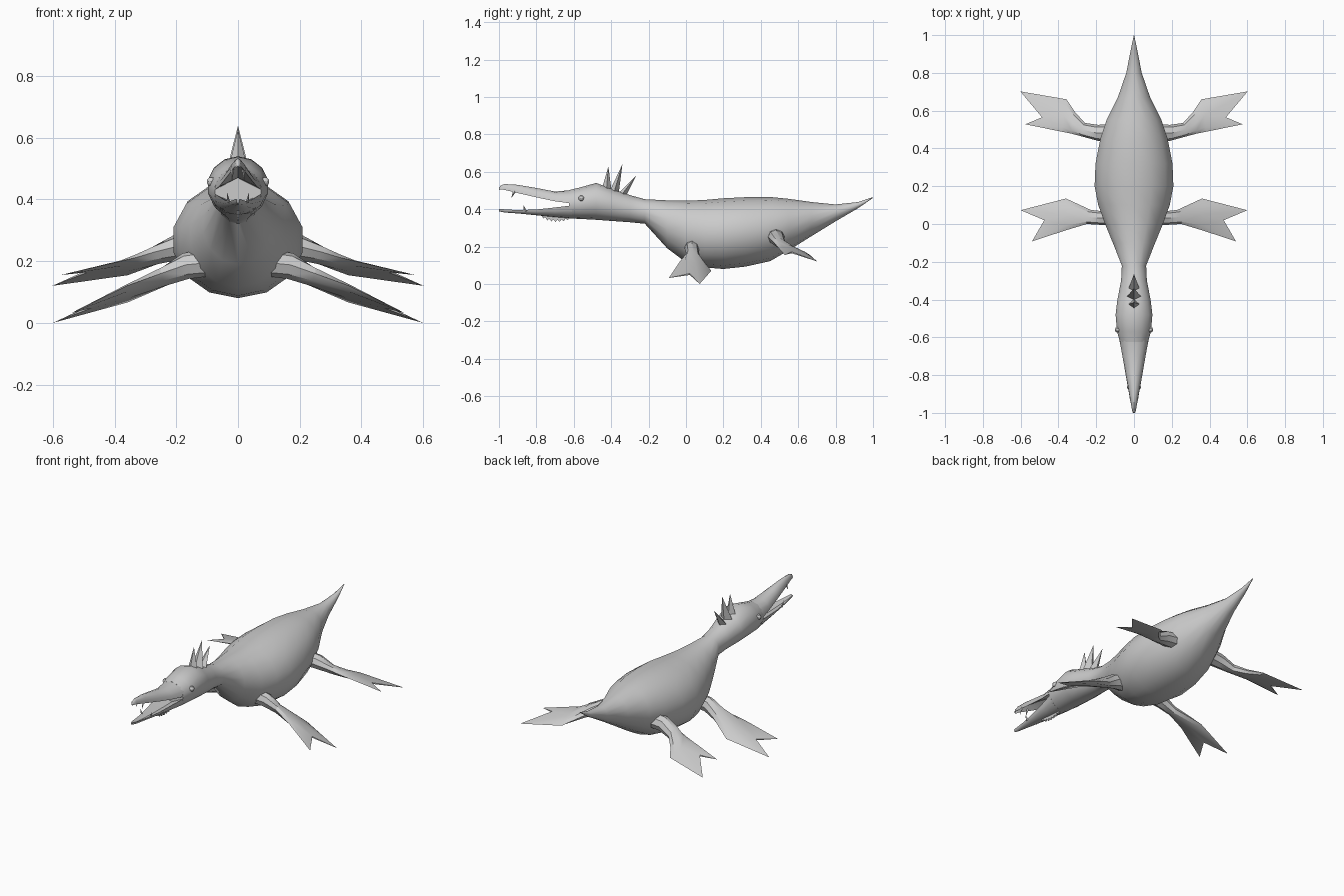
import bpy
import math
from mathutils import Vector

if "Cube" in bpy.data.objects:
    bpy.data.objects.remove(bpy.data.objects["Cube"])

skin = bpy.data.materials.new("grey_skin")
skin.diffuse_color = (0.6, 0.6, 0.6, 1)
skin.use_nodes = True
skin.node_tree.nodes["Principled BSDF"].inputs["Base Color"].default_value = skin.diffuse_color


def build(name, verts, faces, angle=35):
    """Make one smooth-by-angle mesh object with outward normals."""
    mesh = bpy.data.meshes.new(name)
    mesh.from_pydata(verts, [], faces)
    mesh.materials.append(skin)
    ob = bpy.data.objects.new(name, mesh)
    bpy.context.collection.objects.link(ob)
    bpy.ops.object.select_all(action='DESELECT')
    ob.select_set(True)
    bpy.context.view_layer.objects.active = ob
    bpy.ops.object.mode_set(mode='EDIT')
    bpy.ops.mesh.select_all(action='SELECT')
    bpy.ops.mesh.normals_make_consistent(inside=False)
    bpy.ops.object.mode_set(mode='OBJECT')
    bpy.ops.object.shade_smooth_by_angle(angle=math.radians(angle))
    return ob


def bridge(rings, n):
    """Quads joining consecutive rings of n points."""
    return [(r * n + i, r * n + (i + 1) % n, (r + 1) * n + (i + 1) % n, (r + 1) * n + i)
            for r in range(rings - 1) for i in range(n)]


def loft(name, stations, profile):
    """Stations are (y, half width, top z, bottom z); profile is (x -1..1, height 0..1)."""
    n, m = len(profile), len(stations)
    verts = [(px * w, y, b + pv * (t - b)) for y, w, t, b in stations for px, pv in profile]
    faces = bridge(m, n) + [tuple(range(n)), tuple(range((m - 1) * n, m * n))]
    return build(name, verts, faces, 40)


def spike(name, base, tip, half_x, half_y):
    """Four-sided pyramid."""
    x, y, z = base
    verts = [(x - half_x, y, z), (x, y - half_y, z), (x + half_x, y, z), (x, y + half_y, z), tip]
    return build(name, verts, [(0, 1, 2, 3)] + [(i, (i + 1) % 4, 4) for i in range(4)], 20)


def circle(a, b, n):
    return [math.radians(a + (b - a) * i / n) for i in range(n + 1)]


# Body, neck and back of the head
oval = [(math.cos(a), 0.5 + 0.5 * math.sin(a)) for a in circle(-90, 270, 14)[:-1]]
loft("body", [
    (-0.625, 0.076, 0.502, 0.35), (-0.57, 0.092, 0.515, 0.348), (-0.48, 0.1, 0.54, 0.343),
    (-0.4, 0.09, 0.51, 0.337), (-0.3, 0.07, 0.475, 0.33), (-0.22, 0.066, 0.453, 0.322),
    (-0.1, 0.115, 0.447, 0.19), (0, 0.157, 0.445, 0.115), (0.1, 0.194, 0.449, 0.088),
    (0.2, 0.214, 0.458, 0.08), (0.32, 0.209, 0.464, 0.093), (0.45, 0.183, 0.465, 0.122),
    (0.55, 0.149, 0.455, 0.18), (0.67, 0.088, 0.438, 0.255), (0.8, 0.042, 0.425, 0.335),
    (0.92, 0.018, 0.438, 0.405), (1, 0.001, 0.464, 0.46)], oval)

# Beak: arched upper half and trough-like lower half
dome = [(math.cos(a), math.sin(a)) for a in circle(0, 180, 8)] + [(-0.6, 0.22), (0, 0.55), (0.6, 0.22)]
trough = [(x, 1 - v) for x, v in dome]
loft("upper_jaw", [
    (-0.61, 0.078, 0.502, 0.43), (-0.7, 0.061, 0.494, 0.442), (-0.8, 0.044, 0.513, 0.463),
    (-0.9, 0.026, 0.53, 0.486), (-0.97, 0.013, 0.534, 0.503), (-0.992, 0.009, 0.526, 0.506),
    (-1, 0.004, 0.512, 0.503)], dome)
loft("lower_jaw", [
    (-0.61, 0.078, 0.42, 0.35), (-0.7, 0.06, 0.409, 0.357), (-0.8, 0.043, 0.398, 0.367),
    (-0.9, 0.025, 0.395, 0.377), (-0.97, 0.013, 0.399, 0.382),
    (-1, 0.006, 0.402, 0.388)], trough)

# Crest spikes on the head
for k, (base, tip, hx) in enumerate([
        ((0, -0.425, 0.505), (0, -0.415, 0.628), 0.03),
        ((0, -0.385, 0.49), (0, -0.34, 0.64), 0.038),
        ((0, -0.345, 0.475), (0, -0.265, 0.582), 0.03)]):
    spike(f"crest_spike_{k + 1}", base, tip, hx, 0.026)

# Jagged throat frill
teeth, y0, y1 = 8, -0.775, -0.6
verts, faces = [], []
for side in (-0.004, 0.004):
    for i in range(2 * teeth + 1):
        u = i / (2 * teeth)
        y = y0 + (y1 - y0) * u
        low = 0.366 - 0.035 * math.sin(math.pi * u) ** 0.5 + (0 if i % 2 else 0.013)
        verts += [(side, y, 0.376), (side, y, min(low, 0.372))]
half = 2 * (2 * teeth + 1)
for i in range(0, half - 2, 2):
    faces += [(i, i + 1, i + 3, i + 2), (half + i, half + i + 2, half + i + 3, half + i + 1),
              (i + 1, half + i + 1, half + i + 3, i + 3), (i, i + 2, half + i + 2, half + i)]
faces += [(0, half, half + 1, 1), (half - 2, half - 1, 2 * half - 1, 2 * half - 2)]
build("throat_frill", verts, faces, 20)

# Eyes and fangs
for s, label in ((1, "left"), (-1, "right")):
    bpy.ops.mesh.primitive_uv_sphere_add(segments=10, ring_count=6, radius=0.015,
                                         location=(s * 0.087, -0.56, 0.458))
    eye = bpy.context.object
    eye.name = f"{label}_eye"
    eye.data.materials.append(skin)
    bpy.ops.object.shade_smooth_by_angle()
    spike(f"{label}_upper_fang", (s * 0.018, -0.915, 0.497), (s * 0.02, -0.935, 0.458), 0.006, 0.01)
    spike(f"{label}_lower_fang", (s * 0.03, -0.86, 0.388), (s * 0.036, -0.87, 0.425), 0.006, 0.01)


def flipper(name, s, sections, lead_tip, notch, trail_tip):
    """Sections are (leading edge, trailing edge, thickness); the arm flattens into a forked paddle."""
    n, verts = 8, []
    for lead, trail, thick in sections:
        a, b = Vector(lead), Vector(trail)
        mid, across = (a + b) / 2, (a - b) / 2
        up = Vector((0.25, 0, 1)).normalized() * thick / 2
        verts += [mid + across * math.cos(t) + up * math.sin(t) for t in circle(0, 360, n)[:-1]]
    k = (len(sections) - 1) * n
    e = len(verts)
    verts += [Vector(lead_tip), Vector(notch) + Vector((0, 0, 0.004)), Vector(trail_tip),
              Vector(notch) - Vector((0, 0, 0.004))]
    faces = bridge(len(sections), n) + [tuple(range(n))]
    # Forked tip: upper and lower sheets meeting at the two points
    for p, q, c in ((1, 3, e + 1), (7, 5, e + 3)):
        mid = 2 if p == 1 else 6
        faces += [(k, e, k + p), (k + p, e, c, k + mid), (k + mid, c, e + 2, k + q), (k + q, e + 2, k + 4)]
    faces += [(e, e + 1, e + 3), (e + 1, e + 2, e + 3)]
    build(name, [(s * v.x, v.y, v.z) for v in verts], faces, 30)


for s, label in ((1, "left"), (-1, "right")):
    flipper(f"{label}_front_flipper", s, [
        ((0.1, -0.01, 0.195), (0.1, 0.08, 0.195), 0.09),
        ((0.17, -0.005, 0.188), (0.17, 0.068, 0.18), 0.085),
        ((0.25, 0, 0.16), (0.23, 0.075, 0.14), 0.06),
        ((0.36, -0.033, 0.12), (0.36, 0.135, 0.07), 0.032)],
        (0.54, -0.092, 0.032), (0.475, 0.02, 0.052), (0.6, 0.073, 0))
    flipper(f"{label}_rear_flipper", s, [
        ((0.1, 0.43, 0.255), (0.1, 0.53, 0.255), 0.09),
        ((0.19, 0.44, 0.25), (0.19, 0.525, 0.245), 0.085),
        ((0.27, 0.462, 0.23), (0.26, 0.535, 0.21), 0.06),
        ((0.33, 0.478, 0.212), (0.31, 0.59, 0.182), 0.042),
        ((0.38, 0.488, 0.2), (0.357, 0.66, 0.157), 0.026)],
        (0.575, 0.528, 0.155), (0.487, 0.565, 0.168), (0.602, 0.702, 0.12))
